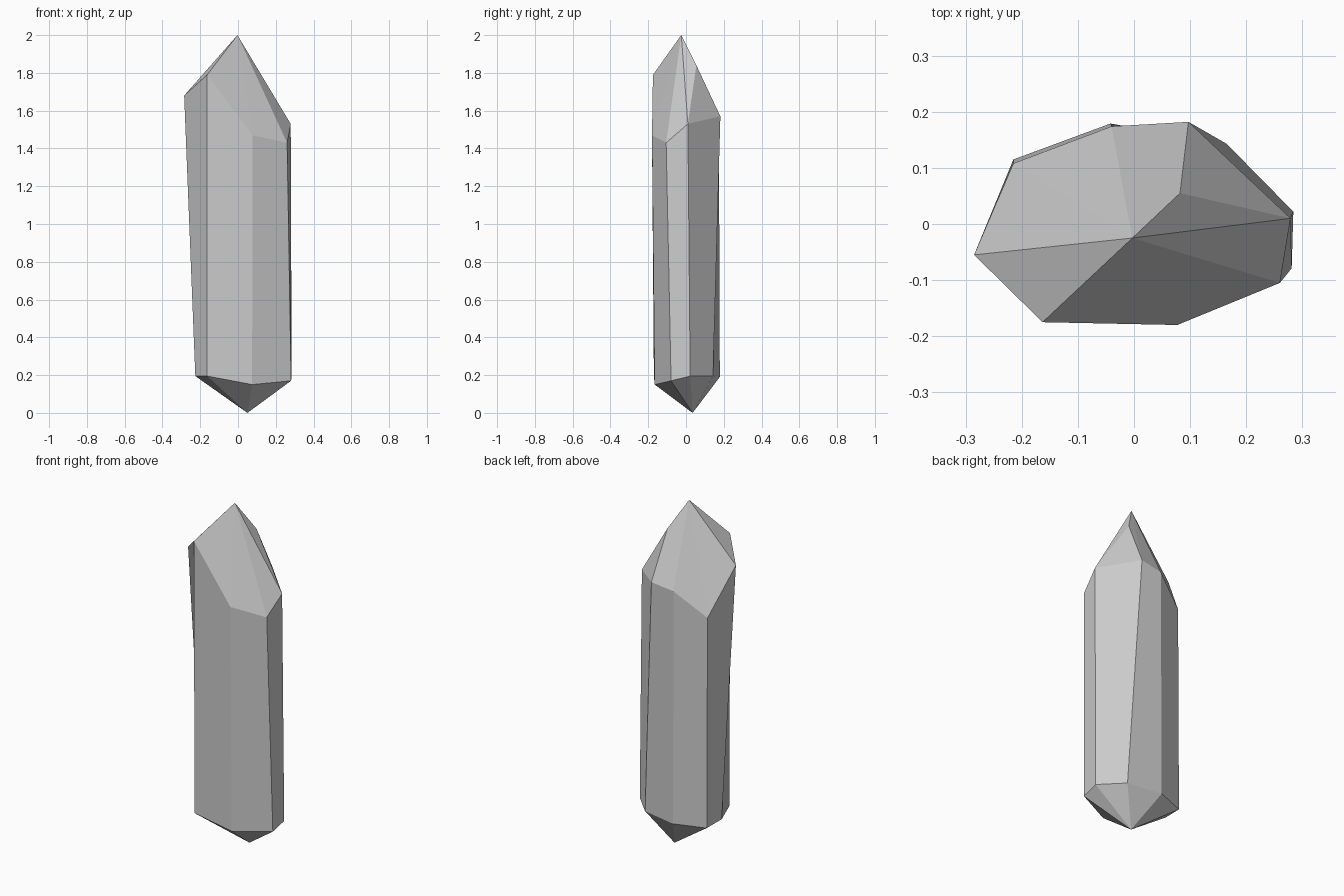
import bpy, bmesh

if "Cube" in bpy.data.objects:
    bpy.data.objects.remove(bpy.data.objects["Cube"])

# Shoulder ring (top of the prism) and base ring, eight matching corners each
shoulder = [(-0.285, -0.055, 1.68), (-0.163, -0.175, 1.79), (0.077, -0.18, 1.47),
            (0.26, -0.105, 1.43), (0.279, 0.01, 1.53), (0.097, 0.182, 1.57),
            (-0.04, 0.174, 1.55), (-0.215, 0.108, 1.415)]
base = [(-0.226, -0.008, 0.195), (-0.163, -0.170, 0.195), (0.075, -0.166, 0.15),
        (0.281, -0.079, 0.17), (0.284, 0.022, 0.195), (0.165, 0.143, 0.195),
        (-0.042, 0.179, 0.19), (-0.215, 0.115, 0.187)]

bm = bmesh.new()
top = [bm.verts.new(p) for p in shoulder]
low = [bm.verts.new(p) for p in base]
tip = bm.verts.new((-0.003, -0.025, 2.0))
ridge = bm.verts.new((0.082, 0.055, 1.84))
foot = bm.verts.new((0.05, 0.035, 0.0))

# Prism sides, lower point and upper point facets
for i in range(8):
    j = (i + 1) % 8
    bm.faces.new((low[i], low[j], top[j], top[i]))
    bm.faces.new((low[j], low[i], foot))
    bm.faces.new((top[i], top[j], ridge if i == 4 else tip))

# Facets that join the tip to the secondary ridge point
bm.faces.new((top[4], ridge, tip))
bm.faces.new((ridge, top[5], tip))
bmesh.ops.recalc_face_normals(bm, faces=bm.faces)

mesh = bpy.data.meshes.new("crystal")
bm.to_mesh(mesh)
bm.free()
crystal = bpy.data.objects.new("crystal", mesh)
bpy.context.collection.objects.link(crystal)
